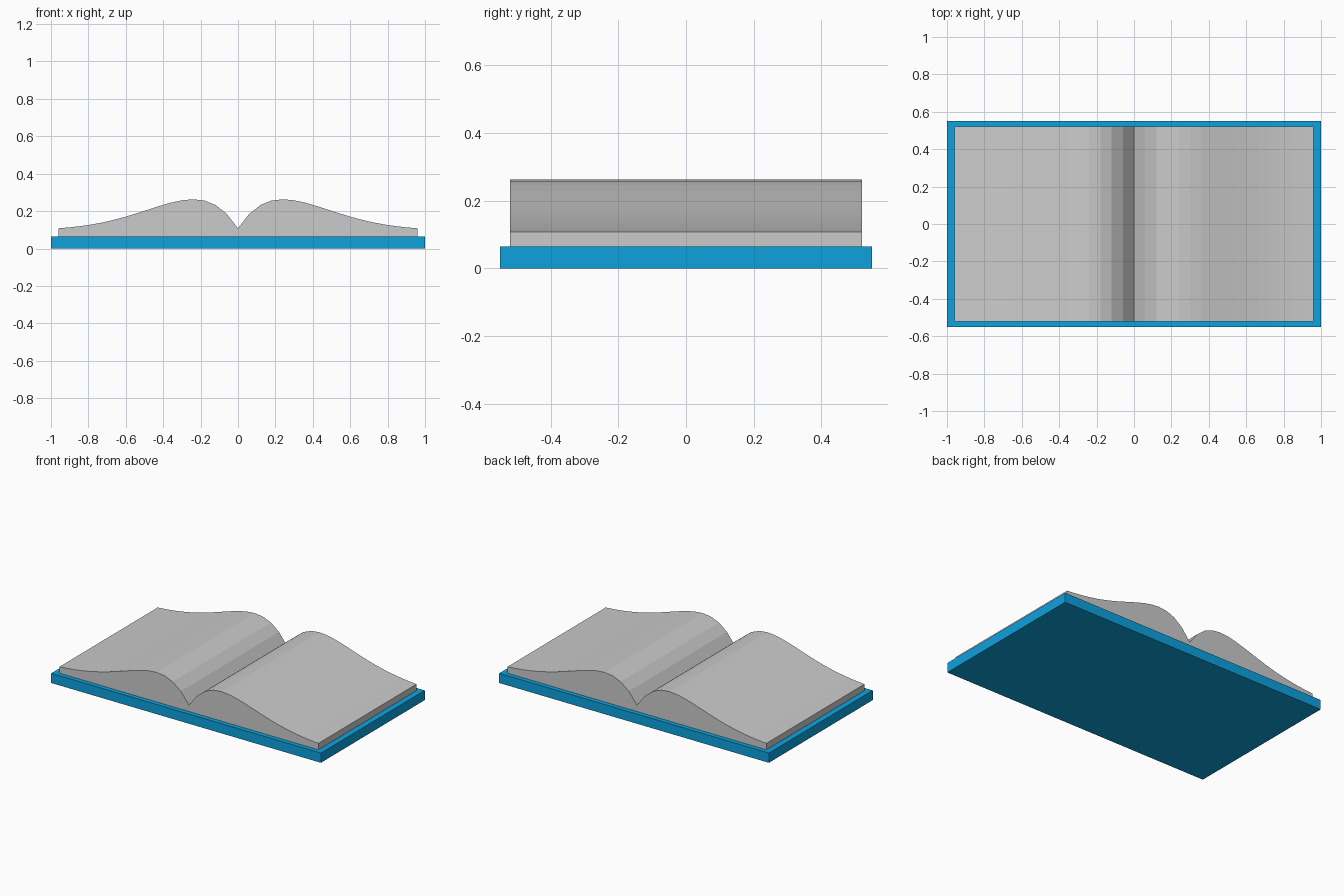
import bpy, bmesh
from math import sin, exp, pi

if "Cube" in bpy.data.objects:
    bpy.data.objects.remove(bpy.data.objects["Cube"])

COVER_TOP = 0.065
HALF_W, HALF_D = 0.96, 0.52
EDGE_Z, RISE, STEPS = 0.108, 0.155, 16


def page_height(x):
    """Steep rise from the gutter, then a long fall to the outer edge."""
    t = abs(x) / HALF_W
    return EDGE_Z + RISE * sin(pi * t) * exp(-pi * t) / (sin(pi / 4) * exp(-pi / 4))


def add_object(name, bm):
    bmesh.ops.recalc_face_normals(bm, faces=bm.faces)
    mesh = bpy.data.meshes.new(name)
    bm.to_mesh(mesh)
    bm.free()
    obj = bpy.data.objects.new(name, mesh)
    bpy.context.collection.objects.link(obj)
    return obj


# Cover: flat blue slab
bm = bmesh.new()
bmesh.ops.create_cube(bm, size=1)
bmesh.ops.scale(bm, vec=(2, 1.1, COVER_TOP), verts=bm.verts)
bmesh.ops.translate(bm, vec=(0, 0, COVER_TOP / 2), verts=bm.verts)
cover = add_object("cover", bm)
blue = bpy.data.materials.new("cover_blue")
blue.diffuse_color = (0.004, 0.36, 0.73, 1)
blue.use_nodes = True
blue.node_tree.nodes["Principled BSDF"].inputs["Base Color"].default_value = blue.diffuse_color
cover.data.materials.append(blue)

# Pages: open-book profile extruded front to back
xs = [HALF_W * i / STEPS for i in range(-STEPS, STEPS + 1)]
profile = [(x, page_height(x)) for x in xs]
profile += [(HALF_W, COVER_TOP), (0, COVER_TOP), (-HALF_W, COVER_TOP)]
bm = bmesh.new()
face = bm.faces.new([bm.verts.new((x, -HALF_D, z)) for x, z in profile])
extruded = bmesh.ops.extrude_face_region(bm, geom=[face], use_keep_orig=True)
moved = [v for v in extruded["geom"] if isinstance(v, bmesh.types.BMVert)]
bmesh.ops.translate(bm, vec=(0, 2 * HALF_D, 0), verts=moved)
add_object("pages", bm)
